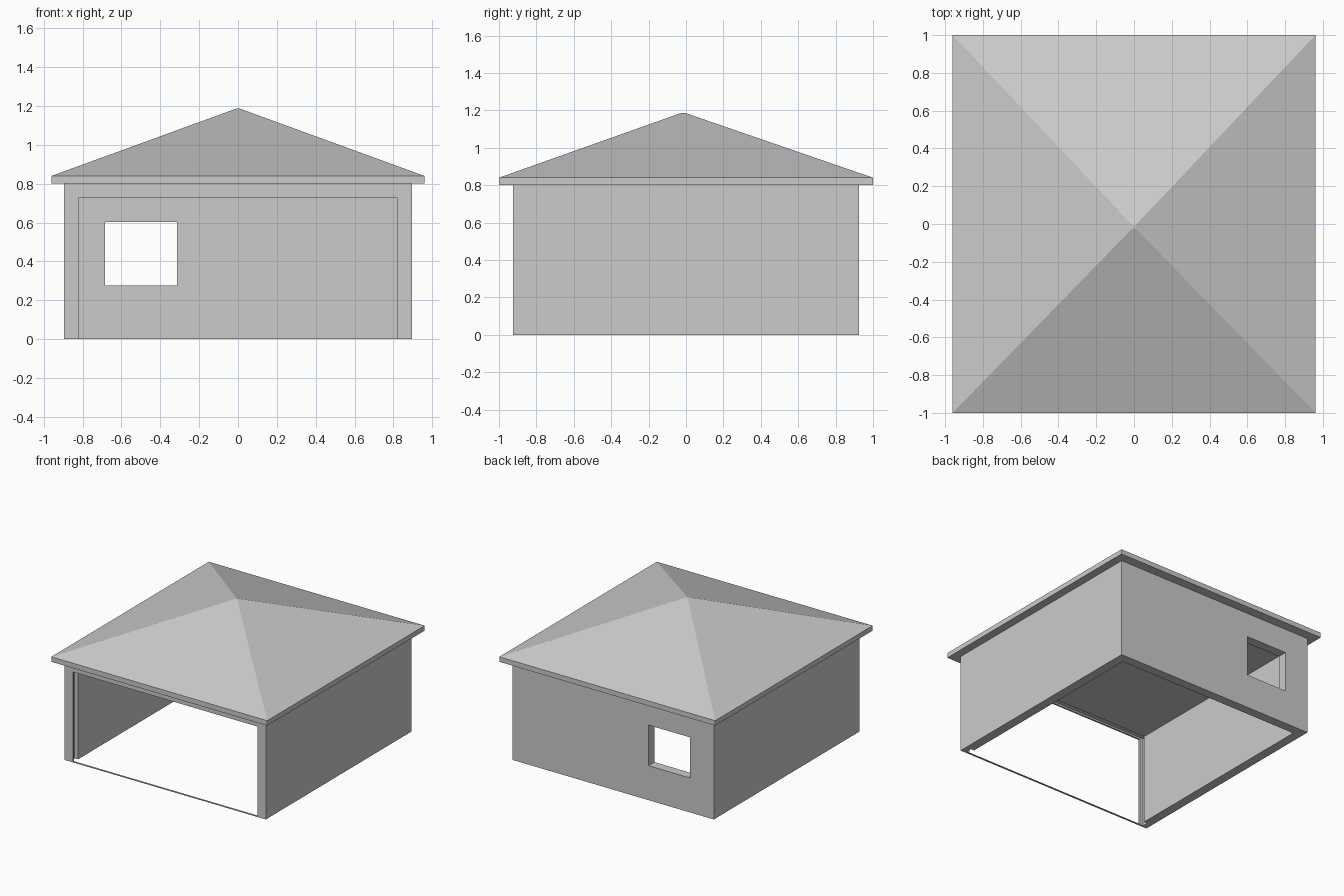
import bpy, bmesh

if "Cube" in bpy.data.objects:
    bpy.data.objects.remove(bpy.data.objects["Cube"])

grey = bpy.data.materials.new("light_grey")
grey.diffuse_color = (0.6, 0.6, 0.6, 1)
grey.use_nodes = True
grey.node_tree.nodes["Principled BSDF"].inputs["Base Color"].default_value = grey.diffuse_color


def mesh_object(name, bm):
    bmesh.ops.recalc_face_normals(bm, faces=bm.faces[:])
    mesh = bpy.data.meshes.new(name)
    bm.to_mesh(mesh)
    bm.free()
    mesh.materials.append(grey)
    obj = bpy.data.objects.new(name, mesh)
    bpy.context.collection.objects.link(obj)
    return obj


def box(name, x, y, z):
    bm = bmesh.new()
    bmesh.ops.create_cube(bm, size=1)
    for v in bm.verts:
        v.co = [r[0] if c < 0 else r[1] for c, r in zip(v.co, (x, y, z))]
    return mesh_object(name, bm)


def cut(target, name, x, y, z):
    cutter = box(name, x, y, z)
    cutter.hide_render = True
    cutter.hide_set(True)
    mod = target.modifiers.new(name, 'BOOLEAN')
    mod.operation = 'DIFFERENCE'
    mod.solver = 'EXACT'
    mod.object = cutter


# Walls: solid block hollowed from below and open at the front
walls = box("walls", (-0.895, 0.895), (-0.925, 0.925), (0, 0.8))
cut(walls, "room_cutter", (-0.82, 0.82), (-1.0, 0.85), (-0.1, 0.727))
# Door track groove just behind the front lip
cut(walls, "track_cutter", (-0.85, 0.85), (-0.91, -0.86), (-0.1, 0.74))
# Window through the back wall
cut(walls, "window_cutter", (-0.685, -0.315), (0.7, 1.1), (0.277, 0.603))

# Thin threshold between the front posts
box("threshold", (-0.82, 0.82), (-0.925, -0.91), (0, 0.004))

# Hipped roof: eave slab below, four slopes meeting at a tiny flat peak
bm = bmesh.new()
rings = []
for hx, hy, cy, z in ((0.96, 1.0, 0, 0.8), (0.96, 1.0, 0, 0.84), (0.008, 0.008, -0.015, 1.187)):
    rings.append([bm.verts.new((sx * hx, cy + sy * hy, z))
                  for sx, sy in ((-1, -1), (1, -1), (1, 1), (-1, 1))])
for low, high in zip(rings, rings[1:]):
    for i in range(4):
        j = (i + 1) % 4
        bm.faces.new((low[i], low[j], high[j], high[i]))
bm.faces.new(rings[0])
bm.faces.new(rings[-1])
mesh_object("roof", bm)
